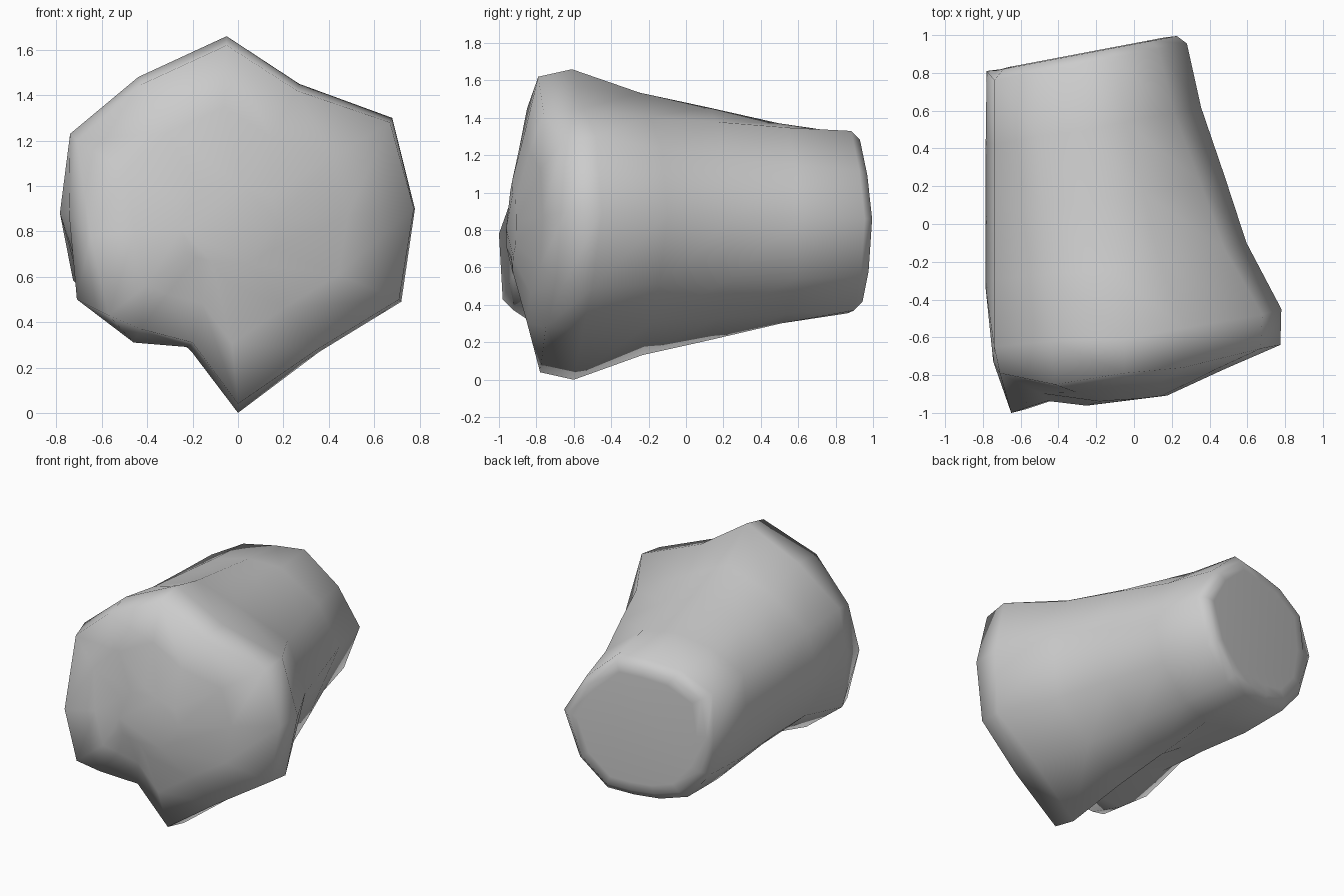
import bpy, bmesh
from mathutils import Vector

if "Cube" in bpy.data.objects:
    bpy.data.objects.remove(bpy.data.objects["Cube"])

# rear edge and front edge of the flared front rim (x, y, z), from the top round by the left
rim = [Vector(p) for p in [
    (-.05, -.61, 1.66), (-.44, -.62, 1.48), (-.74, -.65, 1.23), (-.745, -.73, .88),
    (-.71, -.72, .50), (-.46, -.68, .31), (-.22, -.64, .29), (0, -.60, 0),
    (.36, -.55, .27), (.72, -.50, .49), (.78, -.45, .90), (.68, -.48, 1.30), (.27, -.55, 1.45)]]
lip = [Vector(p) for p in [
    (-.05, -.79, 1.62), (-.42, -.85, 1.45), (-.71, -.79, 1.20), (-.65, -1.0, .78),
    (-.57, -.98, .43), (-.43, -.92, .37), (-.20, -.83, .31), (0, -.78, .04),
    (.35, -.75, .28), (.71, -.66, .50), (.775, -.64, .90), (.67, -.66, 1.28), (.26, -.76, 1.42)]]
# narrow slanted back end (x, z)
end = [(-.30, 1.32), (-.52, 1.29), (-.74, 1.17), (-.78, .88), (-.73, .60), (-.57, .41),
       (-.38, .36), (-.20, .355), (-.02, .37), (.17, .55), (.28, .86), (.13, 1.12), (-.10, 1.33)]
n = len(rim)


def back_ring(scale, offset):
    """Ring on the slanted back plane."""
    ring = []
    for ex, ez in end:
        x = -.25 + (ex + .25) * scale
        ring.append(Vector((x, .957 + .19 * x + offset, .85 + (ez - .85) * scale)))
    return ring


def face_ring(scale, blend):
    """Inner ring of the shallow, domed front face."""
    c = Vector((-.08, -.955, .82))
    return [Vector((c.x + (p.x - c.x) * scale, p.y + (c.y - p.y) * blend,
                    c.z + (p.z - c.z) * scale)) for p in lip]


# tapering flank between the rim and the back end
back = back_ring(1, -.055)
back[3].y = .81
flank = []
for t, f in ((.25, .37), (.5, .60), (.76, .85)):
    flank.append([Vector((a.x + (b.x - a.x) * f, a.y + (b.y - a.y) * t,
                          a.z + (b.z - a.z) * f)) for a, b in zip(rim, back)])
# hollow behind the lower left corner, straight left side
for ring, lift in zip(flank, (.08, .05, .0)):
    ring[3].x = -.785
    ring[4] += Vector((lift * .4, 0, lift * .5))
    ring[5].z += lift
    ring[6].z += lift * .4

inner = face_ring(.66, .40)
for i in (3, 4, 5):
    inner[i].y += .045
inner[2].y -= .04

rings = ([face_ring(.3, .85), inner, lip, rim] + flank
         + [back, back_ring(.9, -.005), back_ring(.78, 0)])

# skin the rings into one body
bm = bmesh.new()
loops = [[bm.verts.new(p) for p in ring] for ring in rings]
for a, b in zip(loops, loops[1:]):
    for i in range(n):
        j = (i + 1) % n
        bm.faces.new((a[i], a[j], b[j], b[i]))
bm.faces.new(loops[0])
bm.faces.new(loops[-1])
bmesh.ops.recalc_face_normals(bm, faces=bm.faces)
for f in bm.faces:
    f.smooth = True

mesh = bpy.data.meshes.new("tapered_body")
bm.to_mesh(mesh)
bm.free()
body = bpy.data.objects.new("tapered_body", mesh)
bpy.context.collection.objects.link(body)
